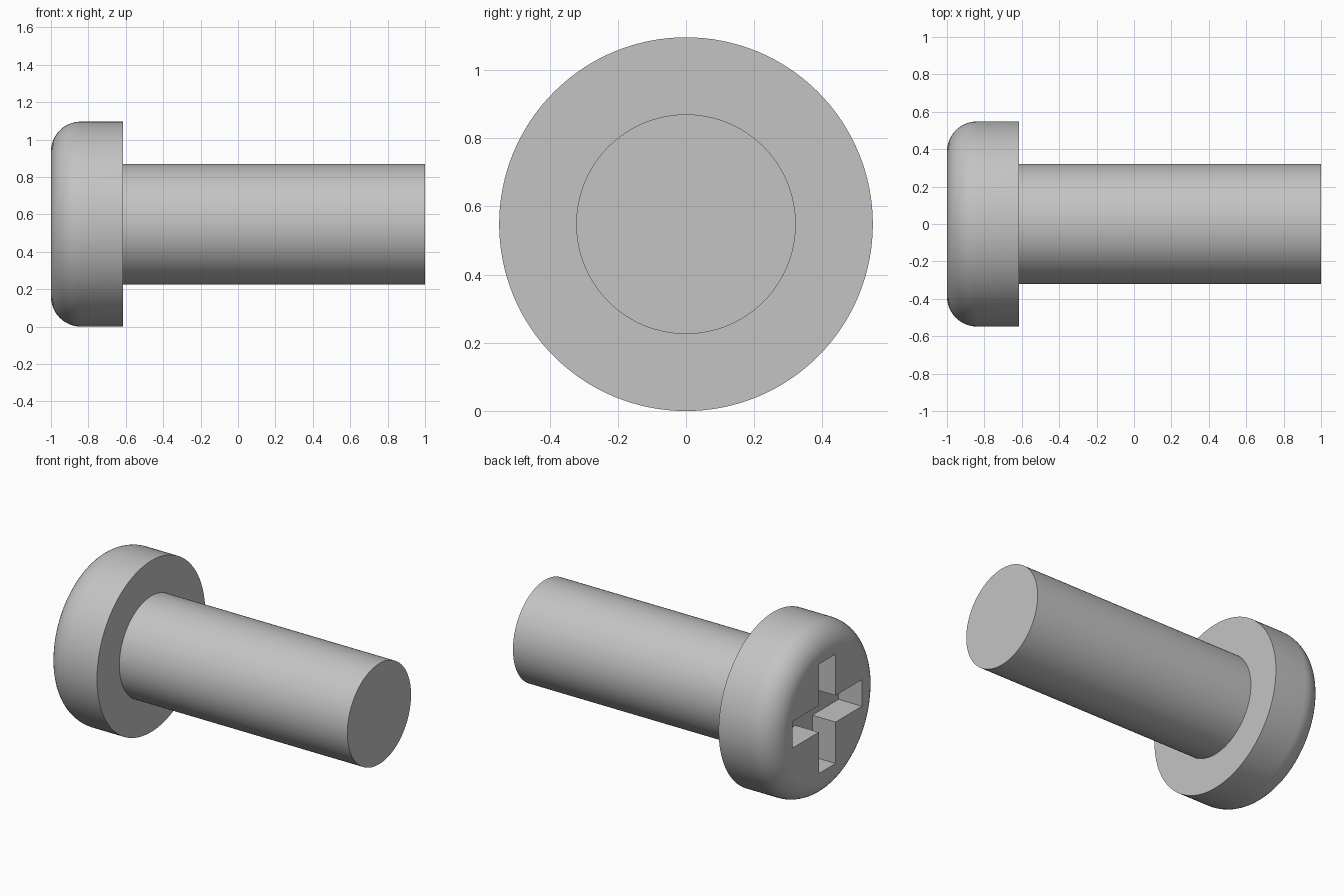
import bpy, bmesh, math
from mathutils import Matrix, Vector

cube = bpy.data.objects.get("Cube")
if cube:
    bpy.data.objects.remove(cube, do_unlink=True)

HEAD_R, SHAFT_R, FILLET = 0.548, 0.322, 0.16
FACE_X, COLLAR_X, TIP_X = -1.0, -0.615, 1.0
SLOT_LEN, SLOT_WIDTH, SLOT_DEPTH = 0.70, 0.17, 0.165
STEPS = 128

steel = bpy.data.materials.new("grey_steel")
steel.use_nodes = True
grey = (0.55, 0.55, 0.55, 1)
steel.diffuse_color = grey
steel.node_tree.nodes["Principled BSDF"].inputs["Base Color"].default_value = grey


def make_object(name, bm):
    bmesh.ops.recalc_face_normals(bm, faces=bm.faces)
    mesh = bpy.data.meshes.new(name)
    bm.to_mesh(mesh)
    bm.free()
    mesh.materials.append(steel)
    obj = bpy.data.objects.new(name, mesh)
    bpy.context.collection.objects.link(obj)
    obj.location.z = HEAD_R
    return obj


# Screw body: rounded head and plain shaft, turned about the x axis
profile = [(FACE_X, 0)]
for i in range(13):
    a = math.pi / 2 * i / 12
    profile.append((FACE_X + FILLET * (1 - math.cos(a)),
                    HEAD_R - FILLET * (1 - math.sin(a))))
profile += [(COLLAR_X, HEAD_R), (COLLAR_X, SHAFT_R), (TIP_X, SHAFT_R), (TIP_X, 0)]

bm = bmesh.new()
verts = [bm.verts.new((x, 0, r)) for x, r in profile]
edges = [bm.edges.new(pair) for pair in zip(verts, verts[1:])]
bmesh.ops.spin(bm, geom=verts + edges, cent=(0, 0, 0), axis=(1, 0, 0),
               angle=math.tau, steps=STEPS)
bmesh.ops.remove_doubles(bm, verts=bm.verts, dist=0.0001)
screw = make_object("screw", bm)

# Cross recess cutter: a plus outline pushed into the head
bm = bmesh.new()
w, h = SLOT_WIDTH / 2, SLOT_LEN / 2
corners = []
for q in range(4):
    turn = Matrix.Rotation(q * math.pi / 2, 3, 'X')
    for y, z in ((w, w), (w, h), (-w, h)):
        corners.append(bm.verts.new(turn @ Vector((FACE_X - 0.1, y, z))))
plus = bm.faces.new(corners)
pushed = bmesh.ops.extrude_face_region(bm, geom=[plus])["geom"]
bmesh.ops.translate(bm, vec=(SLOT_DEPTH + 0.1, 0, 0),
                    verts=[g for g in pushed if isinstance(g, bmesh.types.BMVert)])
cutter = make_object("recess_cutter", bm)
cutter.hide_render = True

# Cut the recess, then drop the cutter
cut = screw.modifiers.new("cross_recess", 'BOOLEAN')
cut.operation = 'DIFFERENCE'
cut.solver = 'EXACT'
cut.object = cutter
bpy.ops.object.select_all(action='DESELECT')
screw.select_set(True)
bpy.context.view_layer.objects.active = screw
bpy.ops.object.modifier_apply(modifier=cut.name)
bpy.data.objects.remove(cutter, do_unlink=True)
bpy.ops.object.shade_smooth_by_angle(angle=math.radians(30))
